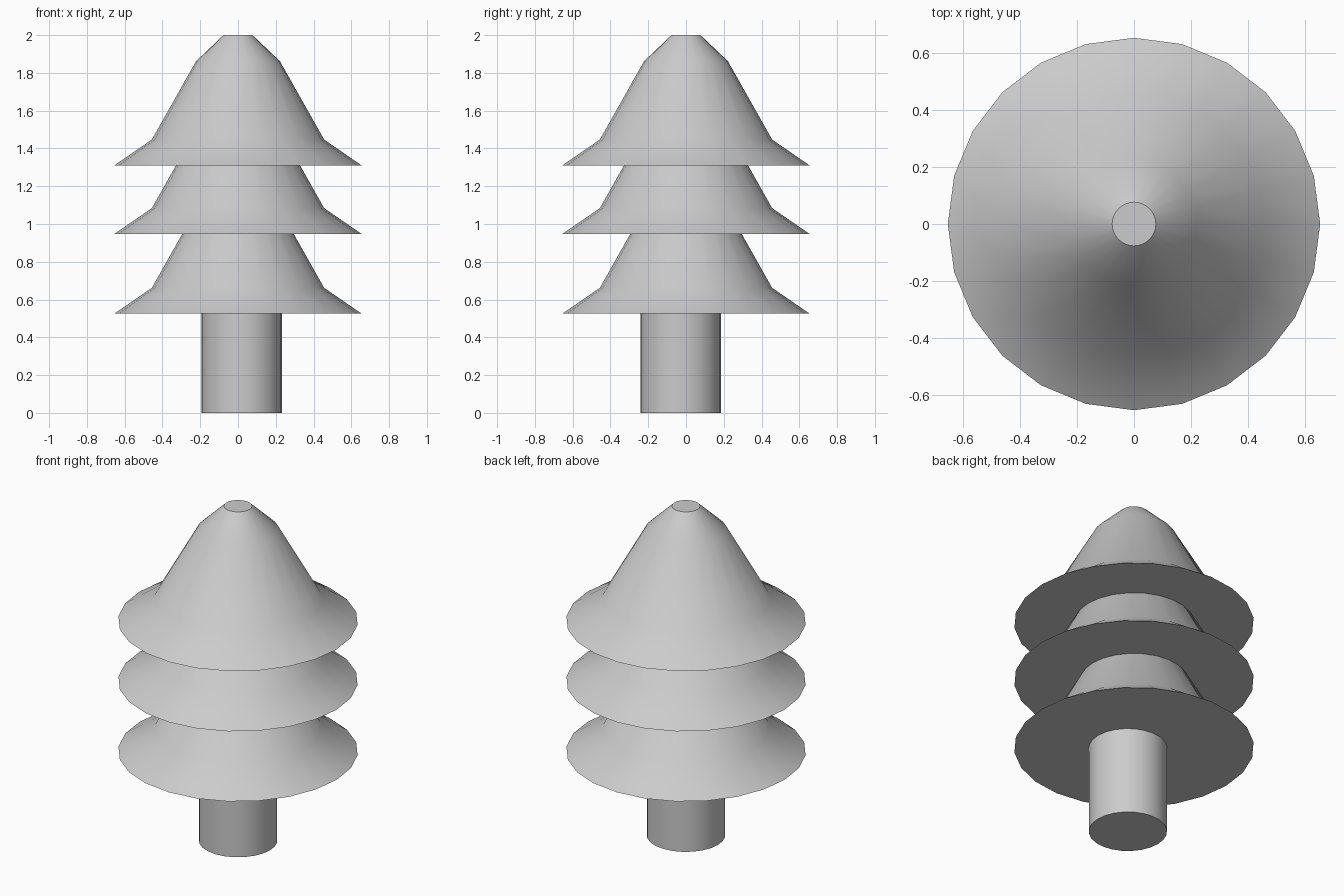
import bpy, bmesh
from math import cos, sin, pi, radians

if "Cube" in bpy.data.objects:
    bpy.data.objects.remove(bpy.data.objects["Cube"])

SIDES = 24


def lathe(name, profile, centre=(0, 0), sides=SIDES):
    """Closed solid from (radius, height) rings, capped at both ends."""
    bm = bmesh.new()
    rings = [[bm.verts.new((r * cos(2 * pi * i / sides), r * sin(2 * pi * i / sides), z))
              for i in range(sides)] for r, z in profile]
    for low, high in zip(rings, rings[1:]):
        for i in range(sides):
            j = (i + 1) % sides
            bm.faces.new((low[i], low[j], high[j], high[i]))
    bm.faces.new(rings[0][::-1])
    bm.faces.new(rings[-1])
    mesh = bpy.data.meshes.new(name)
    bm.to_mesh(mesh)
    bm.free()
    obj = bpy.data.objects.new(name, mesh)
    obj.location = (*centre, 0)
    bpy.context.collection.objects.link(obj)
    bpy.ops.object.select_all(action='DESELECT')
    obj.select_set(True)
    bpy.context.view_layer.objects.active = obj
    bpy.ops.object.shade_smooth_by_angle(angle=radians(30))
    return obj


# Trunk, slightly off centre
lathe("trunk", [(0.214, 0), (0.214, 0.53)], centre=(0.02, -0.028))

# Three identical flared foliage tiers, each overlapping the one below
tier = [(0.655, 0), (0.456, 0.137), (0.222, 0.552), (0.077, 0.69)]
for name, base in (("lower", 0.525), ("middle", 0.947), ("upper", 1.31)):
    lathe(name + "_foliage", [(r, base + z) for r, z in tier])
